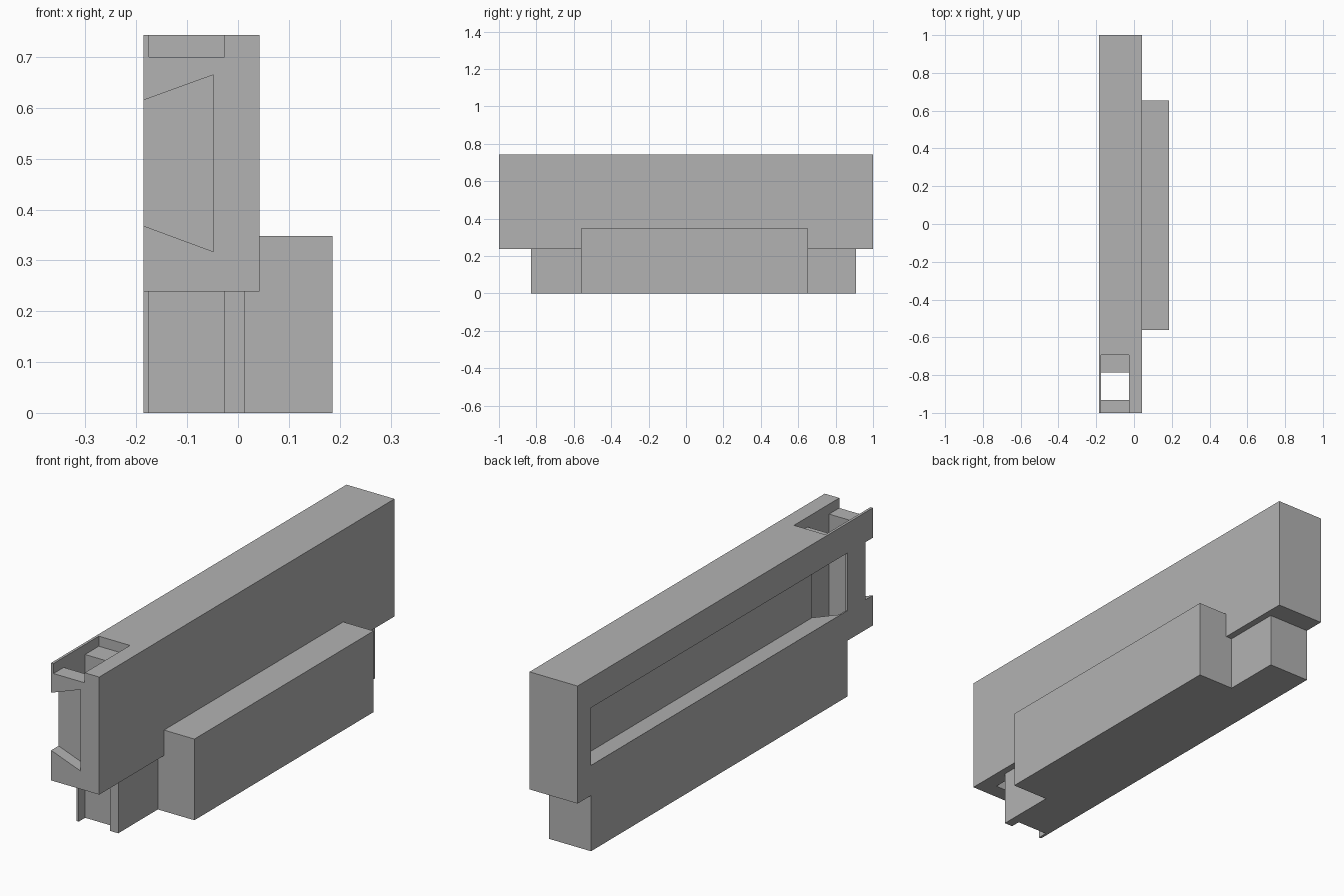
import bpy
import bmesh

cube = bpy.data.objects.get("Cube")
if cube:
    bpy.data.objects.remove(cube, do_unlink=True)

# Single plain grey
GREY = (0.45, 0.45, 0.45, 1.0)
grey = bpy.data.materials.new("plain_grey")
grey.use_nodes = True
grey.diffuse_color = GREY
grey.node_tree.nodes["Principled BSDF"].inputs["Base Color"].default_value = GREY


def prism(name, profile, y0, y1):
    """Extrude an (x, z) profile along y."""
    bm = bmesh.new()
    face = bm.faces.new([bm.verts.new((x, y0, z)) for x, z in profile])
    out = bmesh.ops.extrude_face_region(bm, geom=[face])
    moved = [v for v in out["geom"] if isinstance(v, bmesh.types.BMVert)]
    bmesh.ops.translate(bm, verts=moved, vec=(0, y1 - y0, 0))
    bmesh.ops.recalc_face_normals(bm, faces=bm.faces)
    mesh = bpy.data.meshes.new(name)
    bm.to_mesh(mesh)
    bm.free()
    mesh.materials.append(grey)
    obj = bpy.data.objects.new(name, mesh)
    bpy.context.scene.collection.objects.link(obj)
    return obj


def box(name, x0, x1, y0, y1, z0, z1):
    return prism(name, [(x0, z0), (x1, z0), (x1, z1), (x0, z1)], y0, y1)


def combine(target, tool, operation):
    """Apply a boolean and drop the tool object."""
    tool.hide_render = True
    mod = target.modifiers.new("boolean", 'BOOLEAN')
    mod.operation = operation
    mod.solver = 'EXACT'
    mod.object = tool
    bpy.context.view_layer.objects.active = target
    bpy.ops.object.modifier_apply(modifier=mod.name)
    bpy.data.objects.remove(tool, do_unlink=True)


# Key dimensions
LEFT, RIGHT, STEP, SIDE = -0.186, 0.042, 0.0125, 0.186
FOOT_TOP, TOP = 0.239, 0.743
FOOT_FRONT, FOOT_BACK = -0.829, 0.909
SLOT_LEFT, SLOT_RIGHT = -0.175, -0.027

# Upper bar with the narrower foot beneath it and the block on its side
body = box("rail_body", LEFT, RIGHT, -1, 1, FOOT_TOP, TOP)
foot = box("foot", LEFT, STEP, FOOT_FRONT, FOOT_BACK, 0, FOOT_TOP + 0.02)
combine(body, foot, 'UNION')
side_block = prism("side_block", [(0, 0), (SIDE, 0), (SIDE, 0.348), (RIGHT - 0.01, 0.348),
                                  (RIGHT - 0.01, FOOT_TOP + 0.01), (0, FOOT_TOP + 0.01)],
                   -0.561, 0.653)
combine(body, side_block, 'UNION')

# Dovetail groove along the side, and a short one open at the front end
dovetail = [(LEFT - 0.1, 0.368), (LEFT, 0.368), (-0.048, 0.317),
            (-0.048, 0.665), (LEFT, 0.615), (LEFT - 0.1, 0.615)]
for start, end in ((FOOT_FRONT, FOOT_BACK), (-1.1, -0.95)):
    combine(body, prism("dovetail_cutter", dovetail, start, end), 'DIFFERENCE')

# Shallow pocket on top and the vertical slot running down through it
combine(body, box("pocket_cutter", SLOT_LEFT, SLOT_RIGHT, -1.1, -0.693, 0.70, 0.9), 'DIFFERENCE')
combine(body, box("slot_cutter", SLOT_LEFT, SLOT_RIGHT, -0.931, -0.786, -0.1, 0.8), 'DIFFERENCE')

for poly in body.data.polygons:
    poly.use_smooth = False
